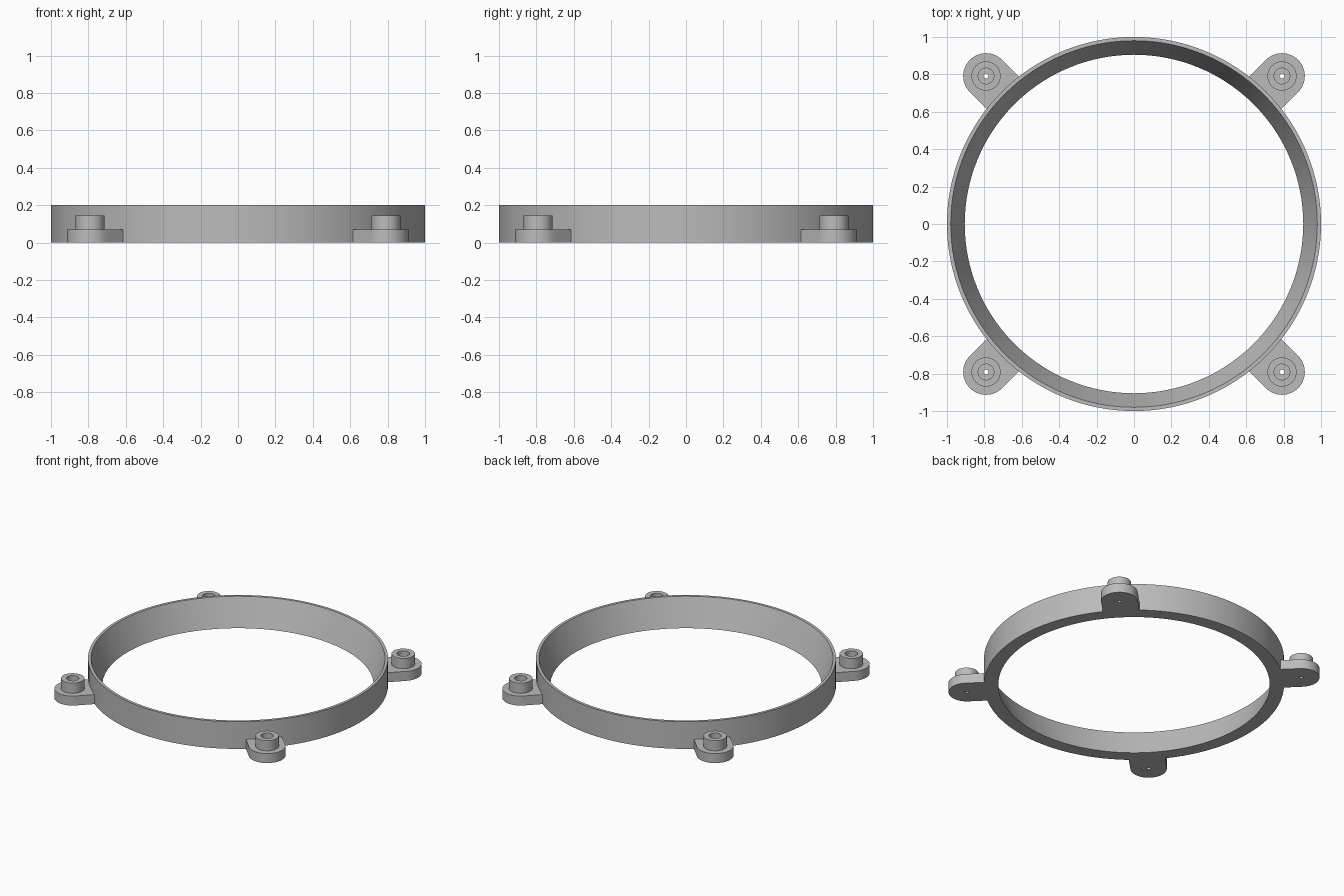
import bpy, bmesh
from math import sin, cos, pi, radians

cube = bpy.data.objects.get("Cube")
if cube:
    bpy.data.objects.remove(cube, do_unlink=True)

grey = bpy.data.materials.new("light grey plastic")
grey.use_nodes = True
colour = (0.5, 0.5, 0.5, 1)
grey.diffuse_color = colour
grey.node_tree.nodes["Principled BSDF"].inputs["Base Color"].default_value = colour


def circle(radius, count):
    return [(radius * cos(2 * pi * i / count), radius * sin(2 * pi * i / count))
            for i in range(count)]


def tab_outline(radius, reach, count):
    """Round on the outer side, straight-sided towards the ring."""
    points = []
    for x, y in circle(1, count):
        size = radius
        if x < -1e-6:
            size = min(radius / max(abs(y), 1e-6), reach / -x)
        points.append((x * size, y * size))
    return points


def loft(name, loops):
    """Join stacked (outline, height) loops into a closed tube of faces."""
    bm = bmesh.new()
    rings = [[bm.verts.new((x, y, z)) for x, y in outline] for outline, z in loops]
    count = len(rings[0])
    for a, b in zip(rings, rings[1:] + rings[:1]):
        for i in range(count):
            j = (i + 1) % count
            bm.faces.new((a[i], a[j], b[j], b[i]))
    bmesh.ops.recalc_face_normals(bm, faces=bm.faces)
    mesh = bpy.data.meshes.new(name)
    bm.to_mesh(mesh)
    bm.free()
    mesh.materials.append(grey)
    obj = bpy.data.objects.new(name, mesh)
    bpy.context.collection.objects.link(obj)
    bpy.ops.object.select_all(action='DESELECT')
    obj.select_set(True)
    bpy.context.view_layer.objects.active = obj
    bpy.ops.object.shade_smooth_by_angle(angle=radians(30))
    return obj


# Ring with a tapered inner wall
SIDES = 128
loft("ring", [(circle(1, SIDES), 0), (circle(1, SIDES), 0.2),
              (circle(0.98, SIDES), 0.2), (circle(0.905, SIDES), 0)])

# Four mounting tabs, each with a boss, a counterbore and a small through hole
N = 48
outline = tab_outline(0.122, 0.17, N)
tab_loops = [(outline, 0), (outline, 0.07),
             (circle(0.078, N), 0.07), (circle(0.078, N), 0.145),
             (circle(0.042, N), 0.145), (circle(0.042, N), 0.03),
             (circle(0.013, N), 0.03), (circle(0.013, N), 0)]
places = ["back_left", "back_right", "front_right", "front_left"]
for k, place in enumerate(places):
    tab = loft("mounting_tab_" + place, tab_loops)
    angle = pi / 4 + k * pi / 2
    tab.location = (1.119 * cos(angle), 1.119 * sin(angle), 0)
    tab.rotation_euler.z = angle
